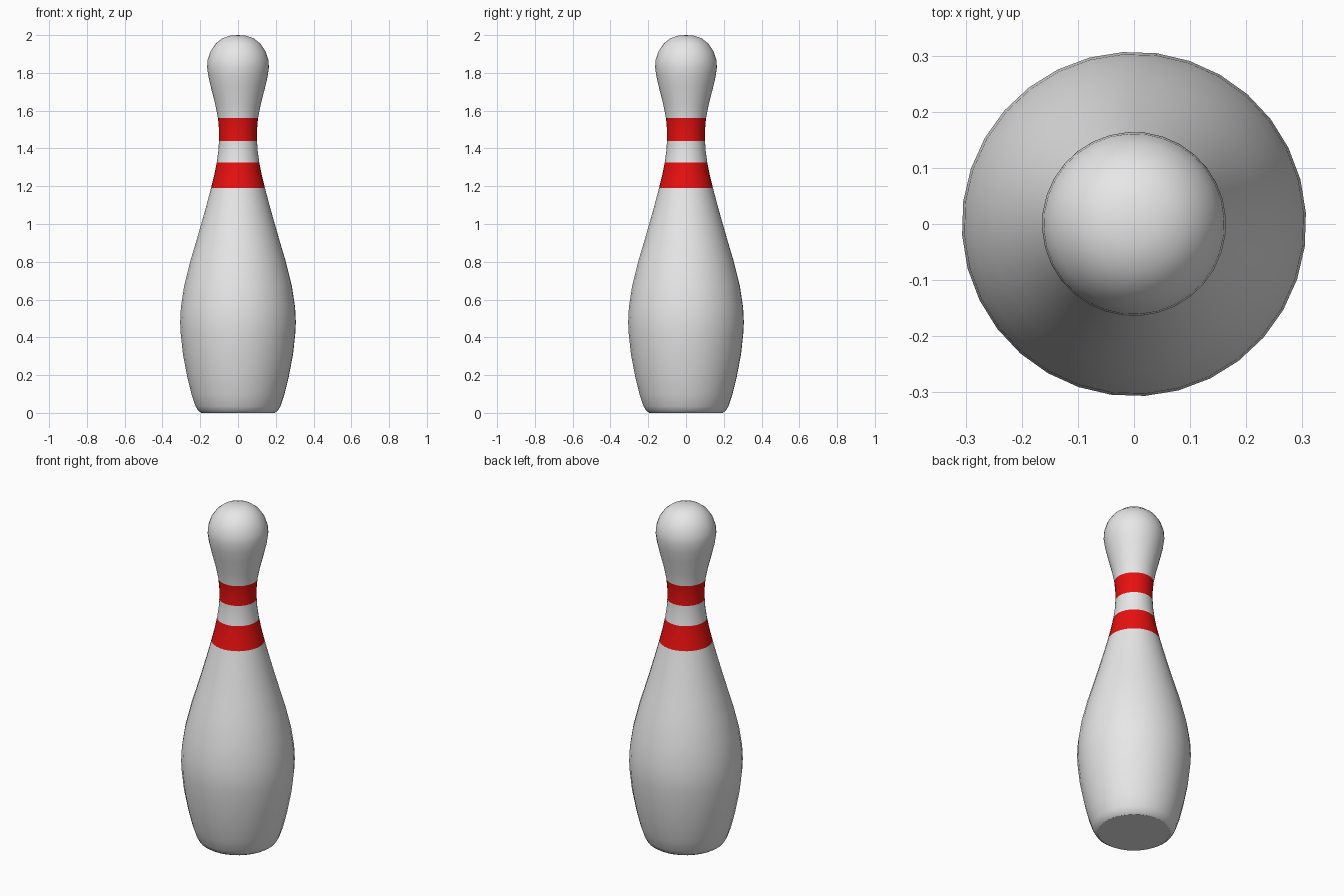
import bpy, bmesh, math

if "Cube" in bpy.data.objects:
    bpy.data.objects.remove(bpy.data.objects["Cube"])

SIDES = 32
OFFSET = math.radians(3.75)


def material(name, rgb):
    m = bpy.data.materials.new(name)
    m.diffuse_color = (*rgb, 1.0)
    m.use_nodes = True
    m.node_tree.nodes["Principled BSDF"].inputs["Base Color"].default_value = m.diffuse_color
    return m


# Silhouette of the pin: (radius, height)
profile = [
    (0.195, 0.0), (0.21, 0.01), (0.225, 0.035), (0.247, 0.1), (0.269, 0.19),
    (0.292, 0.31), (0.304, 0.42), (0.307, 0.48), (0.303, 0.56), (0.286, 0.67),
    (0.254, 0.8), (0.224, 0.9), (0.195, 1.0), (0.167, 1.1), (0.143, 1.19),
    (0.126, 1.26), (0.113, 1.325), (0.104, 1.39), (0.101, 1.44), (0.101, 1.50),
    (0.106, 1.56), (0.120, 1.63), (0.143, 1.72), (0.157, 1.78), (0.164, 1.83),
    (0.161, 1.87), (0.146, 1.915), (0.119, 1.955), (0.084, 1.983), (0.042, 1.997),
]
bands = [(1.19, 1.325), (1.44, 1.56)]

# Lathe the profile into rings
bm = bmesh.new()
rings = []
for r, z in profile:
    rings.append([bm.verts.new((r * math.cos(OFFSET + math.tau * i / SIDES),
                                r * math.sin(OFFSET + math.tau * i / SIDES), z))
                  for i in range(SIDES)])
for a, b in zip(rings, rings[1:]):
    for i in range(SIDES):
        j = (i + 1) % SIDES
        bm.faces.new((a[i], a[j], b[j], b[i]))

# Flat base and rounded crown
bm.faces.new(rings[0][::-1])
tip = bm.verts.new((0, 0, 2.0))
for i in range(SIDES):
    bm.faces.new((rings[-1][i], rings[-1][(i + 1) % SIDES], tip))

# Red neck bands chosen by height
for f in bm.faces:
    z = f.calc_center_median().z
    f.material_index = int(any(lo < z < hi for lo, hi in bands))

mesh = bpy.data.meshes.new("pin_body")
bm.to_mesh(mesh)
bm.free()
mesh.materials.append(material("white", (0.8, 0.8, 0.8)))
mesh.materials.append(material("red", (0.8, 0.005, 0.005)))
pin = bpy.data.objects.new("pin_body", mesh)
bpy.context.collection.objects.link(pin)

# Smooth sides, crisp base edge
bpy.context.view_layer.objects.active = pin
pin.select_set(True)
bpy.ops.object.shade_smooth_by_angle(angle=math.radians(32))
